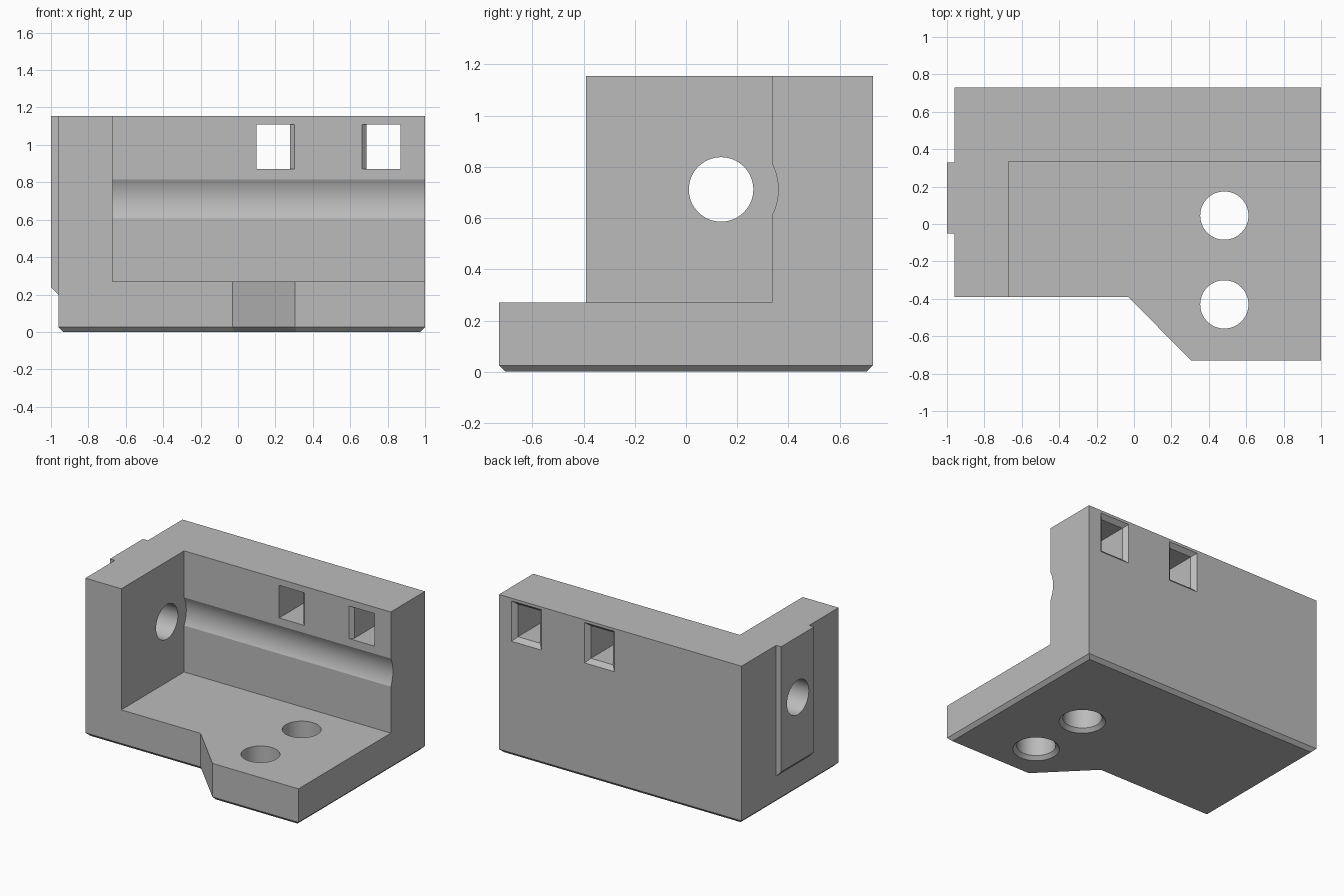
import bpy, bmesh, math

cube = bpy.data.objects.get("Cube")
if cube:
    bpy.data.objects.remove(cube, do_unlink=True)

grey = bpy.data.materials.new("plain_grey")
grey.use_nodes = True
COLOUR = (0.5, 0.5, 0.5, 1)
grey.diffuse_color = COLOUR
grey.node_tree.nodes["Principled BSDF"].inputs["Base Color"].default_value = COLOUR

TOP = 1.155       # overall height
FLOOR = 0.27      # thickness of the base
WALL_Y = 0.335    # inner face of the back wall
WALL_X = -0.67    # inner face of the side wall
CHAMFER = 0.025


def loft(name, *rings, bevel_bottom=0):
    """Closed solid through rings of matching 3D points."""
    bm = bmesh.new()
    loops = [[bm.verts.new(p) for p in ring] for ring in rings]
    bm.faces.new(loops[0])
    bm.faces.new(loops[-1])
    n = len(loops[0])
    for a, b in zip(loops, loops[1:]):
        for i in range(n):
            j = (i + 1) % n
            bm.faces.new((a[i], a[j], b[j], b[i]))
    bmesh.ops.recalc_face_normals(bm, faces=bm.faces)
    if bevel_bottom:
        edges = [e for e in bm.edges if all(v.co.z < 0.001 for v in e.verts)]
        bmesh.ops.bevel(bm, geom=edges, offset=bevel_bottom, segments=1,
                        affect='EDGES', profile=0.5)
    mesh = bpy.data.meshes.new(name)
    bm.to_mesh(mesh)
    bm.free()
    mesh.materials.append(grey)
    obj = bpy.data.objects.new(name, mesh)
    bpy.context.collection.objects.link(obj)
    return obj


def circle(u, v, r, n=64):
    return [(u + r * math.cos(2 * math.pi * i / n),
             v + r * math.sin(2 * math.pi * i / n)) for i in range(n)]


def along_x(points, x):
    return [(x, y, z) for y, z in points]


def along_y(points, y):
    return [(x, y, z) for x, z in points]


def along_z(points, z):
    return [(x, y, z) for x, y in points]


def combine(target, tool, operation):
    """Boolean the tool into the target and drop the tool."""
    tool.hide_render = True
    mod = target.modifiers.new(tool.name, 'BOOLEAN')
    mod.operation = operation
    mod.solver = 'EXACT'
    mod.object = tool
    bpy.context.view_layer.objects.active = target
    bpy.ops.object.modifier_apply(modifier=mod.name)
    bpy.data.objects.remove(tool, do_unlink=True)


# Solid block with the cut-off front corner and chamfered underside
outline = [(-0.96, -0.39), (-0.03, -0.39), (0.305, -0.73),
           (1, -0.73), (1, 0.73), (-0.96, 0.73)]
bracket = loft("corner_bracket", along_z(outline, 0), along_z(outline, TOP),
               bevel_bottom=CHAMFER)

# Raised rail on the outer side wall, sloped at its lower end
rail = [(-1, 0.24), (-0.96, 0.2), (-0.9, 0.2), (-0.9, TOP), (-1, TOP)]
combine(bracket, loft("side_rail", along_y(rail, -0.05), along_y(rail, 0.33)), 'UNION')

# Open pocket, with a shallow round groove running along the back wall
ROD_Y, ROD_Z, GROOVE_R = 0.137, 0.712, 0.223
half = math.acos((WALL_Y - ROD_Y) / GROOVE_R)
arc = [(ROD_Y + GROOVE_R * math.cos(a), ROD_Z + GROOVE_R * math.sin(a))
       for a in (half * (i / 8 - 1) for i in range(17))]
pocket = [(-1, FLOOR), (WALL_Y, FLOOR), *arc, (WALL_Y, 1.4), (-1, 1.4)]
combine(bracket, loft("pocket_cutter", along_x(pocket, WALL_X), along_x(pocket, 1.2)),
        'DIFFERENCE')

# Round hole through the side wall and rail
rod = circle(ROD_Y, ROD_Z, 0.126)
combine(bracket, loft("rod_hole_cutter", along_x(rod, -1.1), along_x(rod, -0.5)),
        'DIFFERENCE')

# Two screw holes in the base, flared underneath
HOLE_X, HOLE_R = 0.483, 0.129
for y in (0.045, -0.43):
    rings = [along_z(circle(HOLE_X, y, HOLE_R + max(0, CHAMFER - z)), z)
             for z in (-0.02, CHAMFER, 0.4)]
    combine(bracket, loft("screw_hole_cutter", *rings), 'DIFFERENCE')

# Mirrored pair of tie slots: flared all round at the back,
# and on the side facing the middle at the front
for side in (-1, 1):
    rings = []
    for y, inner, around in ((0.31, 0.05, 0), (0.36, 0, 0), (0.7, 0, 0), (0.76, 0, 0.06)):
        near = HOLE_X + side * (0.205 - inner - around)
        far = HOLE_X + side * (0.385 + around)
        low, high = 0.87 - around, 1.108 + around * 0.9
        rings.append(along_y([(near, low), (far, low), (far, high), (near, high)], y))
    combine(bracket, loft("slot_cutter", *rings), 'DIFFERENCE')

# Smooth the round surfaces, keep the edges crisp
bpy.ops.object.select_all(action='DESELECT')
bracket.select_set(True)
bpy.context.view_layer.objects.active = bracket
bpy.ops.object.shade_smooth_by_angle(angle=math.radians(20))
